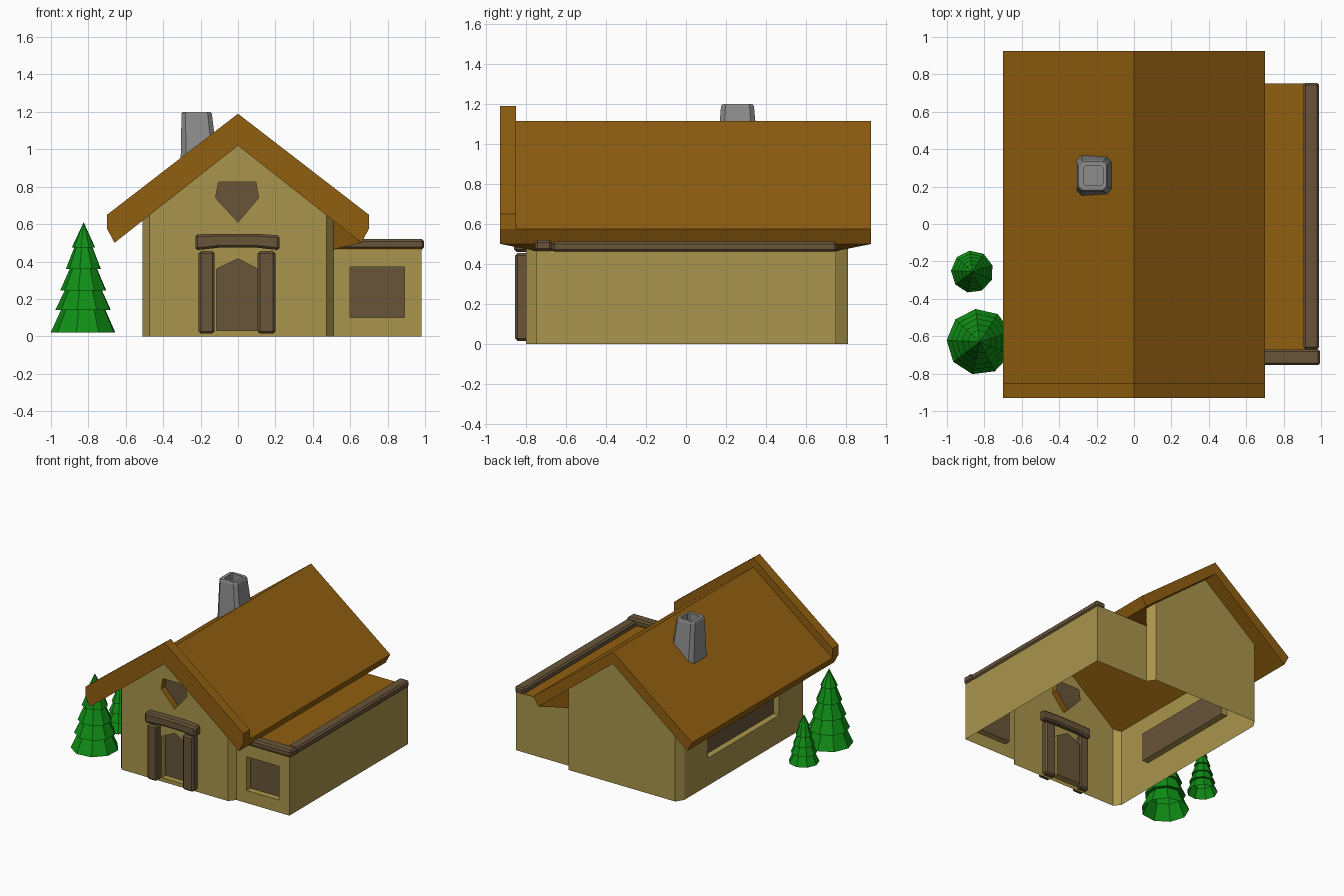
import bpy, bmesh, math
from mathutils import Vector

if bpy.data.objects.get("Cube"):
    bpy.data.objects.remove(bpy.data.objects["Cube"])


def material(name, rgb):
    m = bpy.data.materials.new(name)
    m.use_nodes = True
    m.diffuse_color = (*rgb, 1)
    m.node_tree.nodes["Principled BSDF"].inputs["Base Color"].default_value = (*rgb, 1)
    return m


PLASTER = material("plaster", (0.40, 0.30, 0.072))
THATCH = material("roof_brown", (0.28, 0.112, 0.005))
WOOD = material("dark_wood", (0.14, 0.09, 0.042))
STONE = material("stone_grey", (0.27, 0.27, 0.27))
LEAF = material("leaf_green", (0.005, 0.28, 0.008))


def finish(name, bm, mats, bevel=0, recalc=True):
    if recalc:
        bmesh.ops.recalc_face_normals(bm, faces=bm.faces)
    mesh = bpy.data.meshes.new(name)
    bm.to_mesh(mesh)
    bm.free()
    for m in mats:
        mesh.materials.append(m)
    ob = bpy.data.objects.new(name, mesh)
    bpy.context.collection.objects.link(ob)
    if bevel:
        mod = ob.modifiers.new("bevel", "BEVEL")
        mod.width, mod.segments = bevel, 1
    return ob


def prism(name, profile, y0, y1, mat, bevel=0):
    """Extrude an x-z profile from y0 to y1."""
    bm = bmesh.new()
    face = bm.faces.new([bm.verts.new((x, y0, z)) for x, z in profile])
    ext = bmesh.ops.extrude_face_region(bm, geom=[face])["geom"]
    verts = [v for v in ext if isinstance(v, bmesh.types.BMVert)]
    bmesh.ops.translate(bm, verts=verts, vec=(0, y1 - y0, 0))
    return finish(name, bm, [mat], bevel)


def box(name, x0, x1, y0, y1, z0, z1, mat, bevel=0.012):
    return prism(name, [(x0, z0), (x1, z0), (x1, z1), (x0, z1)], y0, y1, mat, bevel)


def loft(name, rings, mat, cap=False):
    """Skin a stack of closed rings."""
    bm = bmesh.new()
    loops = [[bm.verts.new(p) for p in ring] for ring in rings]
    n = len(loops[0])
    for a, b in zip(loops, loops[1:]):
        for i in range(n):
            j = (i + 1) % n
            bm.faces.new((a[i], a[j], b[j], b[i]))
    if cap:
        bm.faces.new(loops[-1])
    bmesh.ops.remove_doubles(bm, verts=bm.verts, dist=1e-5)
    return finish(name, bm, [mat])


def wall(bm, outline, outward, holes=(), depth=0.05):
    """Flat wall with recessed openings; holes are (points, side index)."""
    out = Vector(outward)
    edges, loops = [], []
    for pts in [outline] + [h[0] for h in holes]:
        vs = [bm.verts.new(p) for p in pts]
        loops.append(vs)
        edges += [bm.edges.new((vs[i], vs[i - 1])) for i in range(len(vs))]
    if holes:
        geom = bmesh.ops.triangle_fill(bm, edges=edges, use_beauty=True)["geom"]
        faces = [f for f in geom if isinstance(f, bmesh.types.BMFace)]
    else:
        faces = [bm.faces.new(loops[0])]
    for vs, (pts, side) in zip(loops[1:], holes):
        back = [bm.verts.new(v.co - out * depth) for v in vs]
        centre = sum((v.co for v in vs), Vector()) / len(vs)
        for i in range(len(vs)):
            f = bm.faces.new((vs[i - 1], vs[i], back[i], back[i - 1]))
            f.material_index = side
            f.normal_update()
            if f.normal.dot(centre - vs[i].co) < 0:
                f.normal_flip()
        panel = bm.faces.new(back)
        panel.material_index = 2
        faces.append(panel)
    for f in faces:
        f.normal_update()
        if f.normal.dot(out) < 0:
            f.normal_flip()


# House walls: an open shell with cut corners
SX, CX, FY, CY = 0.51, 0.472, 0.80, 0.75
AX, AZ = 0.98, 0.465


def eave(x):
    return 1.02 - 0.788 * abs(x)


def rect(a0, a1, z0, z1):
    return [(a0, z0), (a1, z0), (a1, z1), (a0, z1)]


bm = bmesh.new()
gable = [(-CX, 0), (CX, 0), (CX, eave(CX)), (0, eave(0)), (-CX, eave(CX))]
attic = [(-0.105, 0.825), (0.095, 0.825), (0.11, 0.74), (0, 0.61), (-0.12, 0.74)]
door = [(-0.115, 0.03), (0.105, 0.03), (0.105, 0.36), (0, 0.415), (-0.115, 0.36)]
at_front = lambda pts, y: [(x, y, z) for x, z in pts]
wall(bm, at_front(gable, -FY), (0, -1, 0),
     [(at_front(attic, -FY), 1), (at_front(door, -FY), 0)])
wall(bm, at_front(gable, FY + 0.01), (0, 1, 0))
for sx in (-1, 1):
    for sy in (-1, 1):
        y = sy * FY + (0.01 if sy > 0 else 0)
        wall(bm, [(sx * CX, y, 0), (sx * SX, sy * CY, 0),
                  (sx * SX, sy * CY, eave(SX)), (sx * CX, y, eave(CX))], (sx, sy, 0))
at_side = lambda x, pts: [(x, y, z) for y, z in pts]
wall(bm, at_side(-SX, rect(-CY, CY, 0, eave(SX))), (-1, 0, 0),
     [(at_side(-SX, rect(-0.45, 0.45, 0.22, 0.45)), 0)])
wall(bm, at_side(SX, rect(-CY, CY, AZ, eave(SX))), (1, 0, 0))

# Side annex walls and flat roof
wall(bm, at_front(rect(SX, AX, 0, AZ), -CY), (0, -1, 0),
     [(at_front(rect(0.60, 0.89, 0.10, 0.37), -CY), 0)])
wall(bm, at_front(rect(SX, AX, 0, AZ), CY), (0, 1, 0))
wall(bm, at_side(AX, rect(-CY, CY, 0, AZ)), (1, 0, 0))
finish("house_walls", bm, [PLASTER, THATCH, WOOD], recalc=False)
box("annex_roof", SX, AX, -CY, CY, AZ - 0.005, AZ + 0.004, THATCH, 0)

# Main roof, with a thicker gable board at the front
half = [(0.70, 0.575), (0.66, 0.50)]


def roof_profile(ridge, upper):
    right = upper + half
    left = [(-x, z) for x, z in reversed(right)]
    return [(0, ridge)] + right + [(0, 1.02)] + left


prism("main_roof", roof_profile(1.115, []), -0.855, 0.925, THATCH)
prism("gable_board", roof_profile(1.19, [(0.70, 0.65)]), -0.93, -0.85, THATCH)

# Sloped soffit joining the right eave to the annex
bm = bmesh.new()
rows = []
for s in (-1, 1):
    rows.append([bm.verts.new(p) for p in
                 ((0.66, s * 0.925, 0.50), (SX, s * CY, AZ), (SX, s * CY, eave(SX)))])
    bm.faces.new(rows[-1])
bm.faces.new((rows[0][0], rows[0][1], rows[1][1], rows[1][0]))
finish("eave_soffit", bm, [THATCH])

# Door frame
box("door_post_left", 0.105, 0.20, -0.855, -0.76, 0.015, 0.455, WOOD)
box("door_post_right", -0.21, -0.125, -0.855, -0.76, 0.015, 0.455, WOOD)
prism("door_lintel", [(-0.228, 0.46), (-0.1, 0.474), (0.1, 0.474), (0.222, 0.46),
                      (0.222, 0.54), (0.1, 0.548), (-0.1, 0.548), (-0.228, 0.545)],
      -0.86, -0.76, WOOD, 0.012)

# Annex edge beams
box("annex_front_beam", SX, 0.995, -0.755, -0.67, AZ, 0.52, WOOD)
box("annex_side_beam", 0.905, 0.99, -0.67, 0.755, 0.46, 0.512, WOOD)


# Chimney: tapered stone tube with cut corners
def chimney_ring(x0, x1, y0, y1, z, c):
    return [(x0 + c, y0, z), (x1 - c, y0, z), (x1, y0 + c, z), (x1, y1 - c, z),
            (x1 - c, y1, z), (x0 + c, y1, z), (x0, y1 - c, z), (x0, y0 + c, z)]


loft("chimney", [chimney_ring(-0.308, -0.10, 0.15, 0.37, 0.87, 0.03),
                 chimney_ring(-0.302, -0.14, 0.175, 0.34, 1.19, 0.022),
                 chimney_ring(-0.296, -0.146, 0.182, 0.333, 1.20, 0.02),
                 chimney_ring(-0.27, -0.165, 0.205, 0.31, 1.20, 0.01),
                 chimney_ring(-0.27, -0.165, 0.205, 0.31, 1.12, 0.01)], STONE, cap=True)

# Fir trees: stacked flared skirts, open underneath
TIERS = [(0.177, 0.02), (0.122, 0.14), (0.152, 0.14), (0.102, 0.245), (0.126, 0.245),
         (0.075, 0.36), (0.096, 0.36), (0.05, 0.475), (0.064, 0.475), (0, 0.61)]


def tree(name, x, y, scale, sides=9):
    rings = []
    for r, z in TIERS:
        rings.append([(x + r * scale * math.cos(math.tau * i / sides + 0.3),
                       y + r * scale * math.sin(math.tau * i / sides + 0.3),
                       0.02 + (z - 0.02) * scale) for i in range(sides)])
    loft(name, rings, LEAF)


tree("large_tree", -0.825, -0.63, 1.0)
tree("small_tree", -0.865, -0.255, 0.64)
